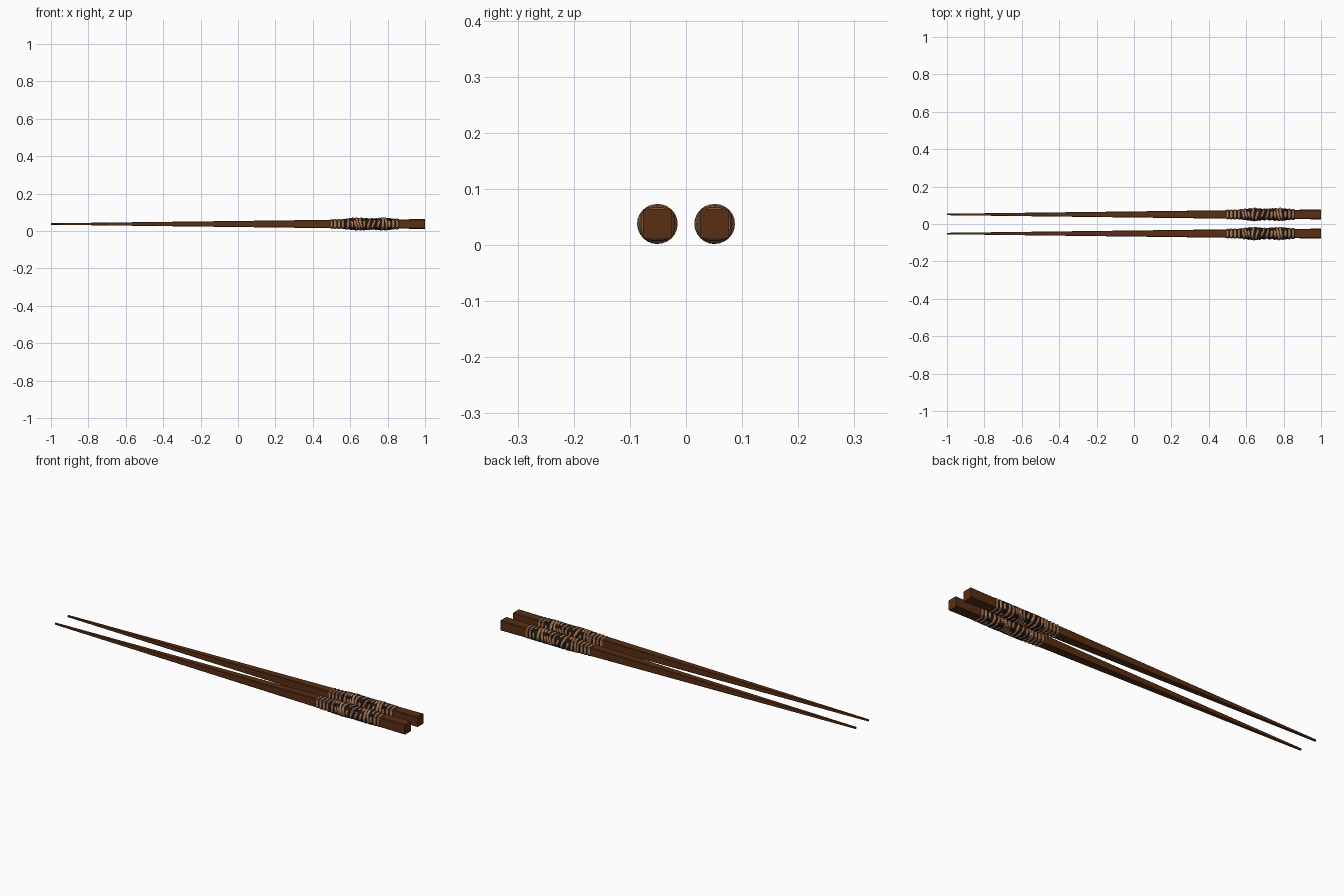
import bpy, bmesh, math
from mathutils import Vector

if "Cube" in bpy.data.objects:
    bpy.data.objects.remove(bpy.data.objects["Cube"])

CZ, CY = 0.0375, 0.051


def material(name, color):
    m = bpy.data.materials.new(name)
    m.diffuse_color = (*color, 1)
    m.use_nodes = True
    m.node_tree.nodes["Principled BSDF"].inputs["Base Color"].default_value = m.diffuse_color
    return m


wood = material("dark_wood", (0.10, 0.028, 0.007))
cord = material("tan_cord", (0.42, 0.19, 0.09))
black = material("black_binding", (0.012, 0.008, 0.006))


def loft(name, rings, mat, closed=False, smooth=False):
    bm = bmesh.new()
    loops = [[bm.verts.new(p) for p in r] for r in rings]
    n = len(loops[0])
    for i in range(len(loops) if closed else len(loops) - 1):
        a, b = loops[i], loops[(i + 1) % len(loops)]
        for j in range(n):
            k = (j + 1) % n
            bm.faces.new((a[j], a[k], b[k], b[j]))
    if not closed:
        bm.faces.new(loops[0])
        bm.faces.new(loops[-1])
    bmesh.ops.recalc_face_normals(bm, faces=bm.faces)
    me = bpy.data.meshes.new(name)
    bm.to_mesh(me)
    bm.free()
    for p in me.polygons:
        p.use_smooth = smooth
    me.materials.append(mat)
    ob = bpy.data.objects.new(name, me)
    bpy.context.collection.objects.link(ob)
    return ob


def chamfered(x, h, cy):
    c = h * 0.86
    pts = [(h, -c), (h, c), (c, h), (-c, h), (-h, c), (-h, -c), (-c, -h), (c, -h)]
    return [(x, cy + a, CZ + b) for a, b in pts]


def lerp_profile(x):
    prof = [(0.49, .0255), (0.56, .0275), (0.64, .0365), (0.71, .0305),
            (0.78, .0365), (0.84, .0295), (0.87, .0285)]
    for (x0, r0), (x1, r1) in zip(prof, prof[1:]):
        if x <= x1:
            t = max(0, (x - x0) / (x1 - x0))
            return r0 + (r1 - r0) * t
    return prof[-1][1]


def section(t, r, roundness):
    # rounded square that turns into a circle in the swollen middle
    p = 2 + 5 * (1 - roundness)
    c, s = math.cos(t), math.sin(t)
    k = r / (abs(c) ** p + abs(s) ** p) ** (1 / p)
    return k * c, k * s


def roundness(r):
    return min(1, max(0, (r - 0.025) / 0.008))


def band(name, x, cy, half_width, mat, inset, tilt, phase):
    rings = []
    for i in range(24):
        t = 2 * math.pi * i / 24
        xs = x + tilt * math.cos(t - phase)
        r = lerp_profile(xs) - inset
        a, b = section(t, r, roundness(r))
        rad = Vector((0, a, b))
        inner = rad * ((r - 0.008) / r)
        mid = rad * ((r - 0.002) / r)
        w = half_width
        prof = [(-w, inner), (-w, mid), (-w * .5, rad), (w * .5, rad), (w, mid), (w, inner)]
        rings.append([(xs + dx, cy + v.y, CZ + v.z) for dx, v in prof])
    return loft(name, rings, mat, closed=True)


for side, cy in (("front", -CY), ("back", CY)):
    # tapered square stick
    loft(side + "_stick", [chamfered(x, h, cy) for x, h in
                           ((-1, .004), (0.5, .0225), (1, .026))], wood)

    # dark core under the wrapped grip
    core = []
    for i in range(26):
        x = 0.49 + 0.37 * i / 25
        r = lerp_profile(x) - 0.003
        core.append([(x, cy + a, CZ + b) for a, b in
                     (section(2 * math.pi * j / 24, r, roundness(r)) for j in range(24))])
    loft(side + "_grip_core", core, black)

    # cord windings, slanted back and forth in the swollen middle
    n = 18
    for i in range(n):
        x = 0.5 + 0.35 * i / (n - 1)
        slant = 0.012 * math.sin(math.pi * i / (n - 1)) if 3 < i < n - 3 else 0
        band(f"{side}_cord_{i}", x, cy, 0.0062, cord, 0, slant, i * 0.7)
